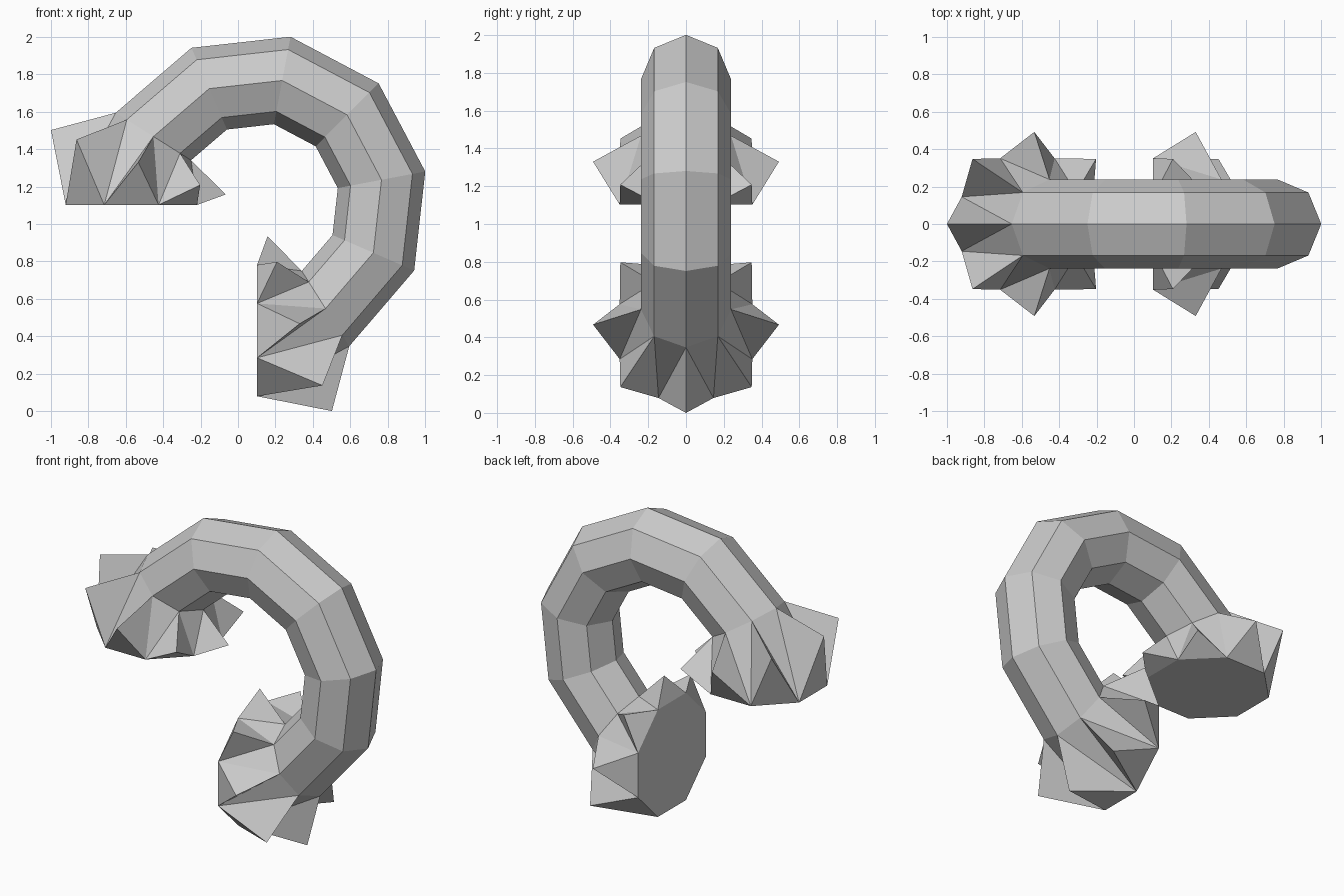
import bpy, bmesh
from math import sin, cos, radians, pi

if "Cube" in bpy.data.objects:
    bpy.data.objects.remove(bpy.data.objects["Cube"])

CX, CZ = 0.112, 1.112      # centre of the bent ring in the front plane
R, TUBE = 0.667, 0.238     # bend radius, tube radius
SIDES = 8

bm = bmesh.new()


def ring(u, v, du, dv, radius, yradius, offset=0.0, swap=False):
    """Octagon centred at (u, v); (du, dv) is its outward in-plane axis."""
    verts = []
    for i in range(SIDES):
        a = 2 * pi * (i + offset) / SIDES
        x = u + du * radius * cos(a)
        z = v + dv * radius * cos(a)
        if swap:           # mirror across the 45 degree symmetry line
            x, z = z, x
        verts.append(bm.verts.new((CX + x, yradius * sin(a), CZ + z)))
    return verts


# Bent octagonal tube
tube = []
for k in range(-3, 4):
    a = radians(45 + 34.25 * k)
    tube.append(ring(R * cos(a), R * sin(a), cos(a), sin(a), TUBE, TUBE))
for r0, r1 in zip(tube, tube[1:]):
    for i in range(SIDES):
        j = (i + 1) % SIDES
        bm.faces.new((r0[i], r0[j], r1[j], r1[i]))

# Flared end with eight spikes and a flat octagonal cap, mirrored at the other end
for end, swap in ((tube[0], False), (tube[-1], True)):
    spikes = ring(0.218, -0.645, 0.3456, -0.938, 0.498, 0.492, 0, swap)
    cap = ring(-0.010, -0.682, 0, -1, 0.38, 0.38, 0.5, swap)
    for i in range(SIDES):
        t, s, c0, c1 = end[i], spikes[i], cap[i - 1], cap[i]
        bm.faces.new((t, s, c1))
        bm.faces.new((t, c0, s))
        bm.faces.new((s, c0, c1))
        bm.faces.new((t, c1, end[(i + 1) % SIDES]))
    bm.faces.new(cap)

bmesh.ops.recalc_face_normals(bm, faces=bm.faces)
mesh = bpy.data.meshes.new("curved_tube_with_spiked_ends")
bm.to_mesh(mesh)
bm.free()
obj = bpy.data.objects.new("curved_tube_with_spiked_ends", mesh)
bpy.context.collection.objects.link(obj)
